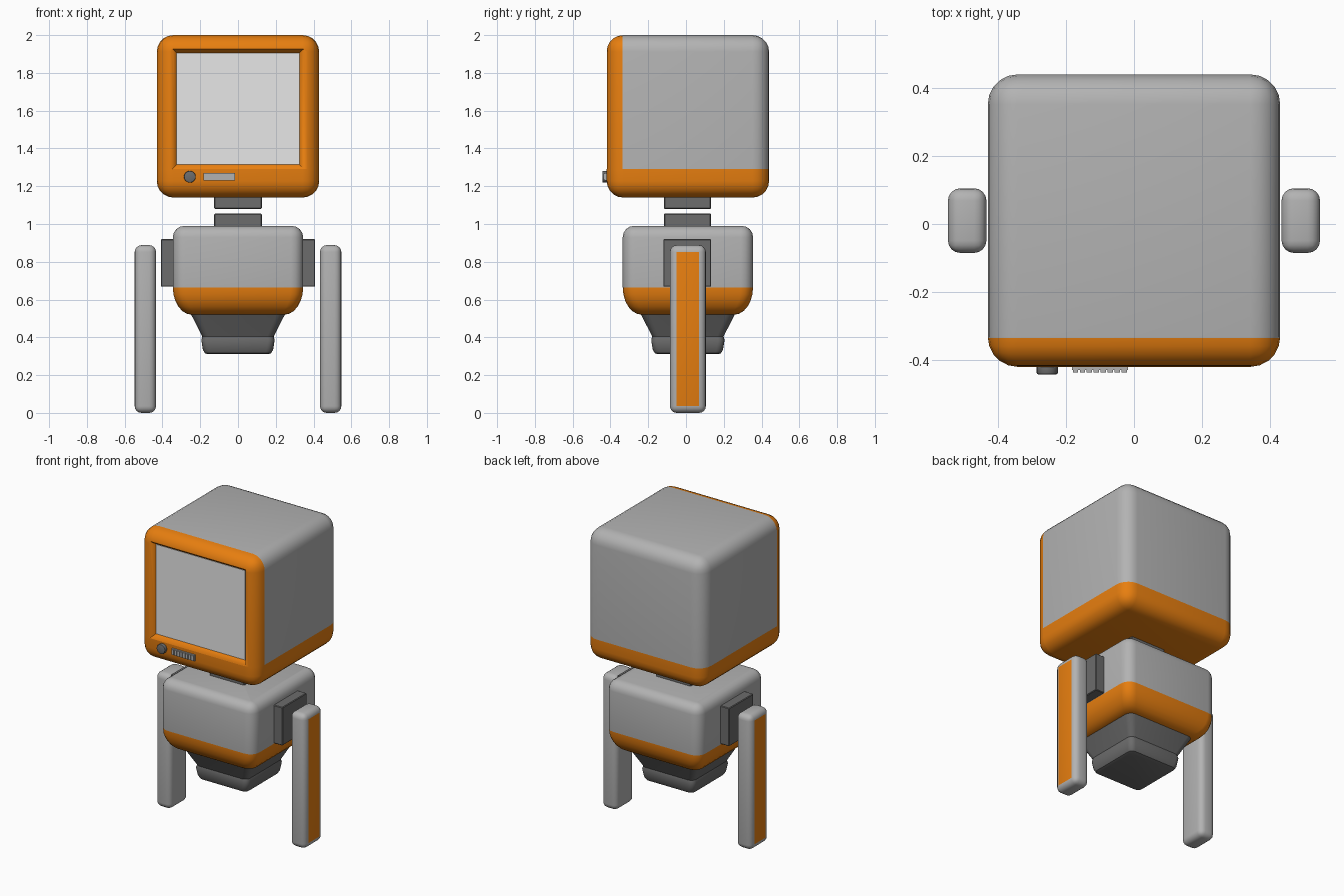
import bpy, bmesh, math
from mathutils import Vector

if "Cube" in bpy.data.objects:
    bpy.data.objects.remove(bpy.data.objects["Cube"])


def material(name, rgb):
    m = bpy.data.materials.new(name)
    m.use_nodes = True
    m.diffuse_color = (*rgb, 1)
    m.node_tree.nodes["Principled BSDF"].inputs["Base Color"].default_value = (*rgb, 1)
    return m


ORANGE = material("orange plastic", (0.8, 0.21, 0.005))
GREY = material("grey shell", (0.45, 0.45, 0.45))
DARK = material("dark grey joint", (0.15, 0.15, 0.15))
PALE = material("pale screen", (0.8, 0.8, 0.8))


def finish(name, bm, mats, rule=None):
    """Turn a bmesh into an object; rule(face) picks its material index."""
    bmesh.ops.recalc_face_normals(bm, faces=bm.faces)
    bm.normal_update()
    if rule:
        for f in bm.faces:
            f.material_index = rule(f)
    me = bpy.data.meshes.new(name)
    bm.to_mesh(me)
    bm.free()
    ob = bpy.data.objects.new(name, me)
    bpy.context.collection.objects.link(ob)
    for m in mats:
        me.materials.append(m)
    bpy.ops.object.select_all(action="DESELECT")
    ob.select_set(True)
    bpy.context.view_layer.objects.active = ob
    bpy.ops.object.shade_smooth_by_angle(angle=math.radians(32))
    return ob


def box(lo, hi, bevel=0.0, segments=4):
    """Box between two corners, with rounded edges."""
    bm = bmesh.new()
    bmesh.ops.create_cube(bm, size=1)
    lo, hi = Vector(lo), Vector(hi)
    for v in bm.verts:
        v.co = Vector(((lo + hi)[i] / 2 + v.co[i] * (hi - lo)[i] for i in range(3)))
    if bevel:
        bmesh.ops.bevel(bm, geom=bm.edges[:], offset=bevel, segments=segments,
                        profile=0.5, affect="EDGES")
    return bm


def loft(rows, cy, steps=4):
    """Stack rounded squares given as (z, half width, corner radius)."""
    bm = bmesh.new()
    rings = []
    for z, half, r in rows:
        ring = []
        for corner in range(4):
            mid = math.radians(45 + 90 * corner)
            cx0 = math.copysign(half - r, math.cos(mid))
            cy0 = math.copysign(half - r, math.sin(mid))
            for k in range(steps + 1):
                a = math.radians(90 * corner + 90 * k / steps)
                ring.append(bm.verts.new((cx0 + r * math.cos(a), cy + cy0 + r * math.sin(a), z)))
        rings.append(ring)
    n = len(rings[0])
    for a, b in zip(rings, rings[1:]):
        for i in range(n):
            bm.faces.new((a[i], a[(i + 1) % n], b[(i + 1) % n], b[i]))
    bm.faces.new(rings[0])
    bm.faces.new(rings[-1])
    return bm


# Head: rounded cube, orange at the front and along the bottom
FRONT_SEAM, LOW_SEAM = -0.335, 1.29
bm = box((-0.43, -0.42, 1.14), (0.43, 0.44, 2.0), 0.088, 5)
for co, no in (((0, FRONT_SEAM, 0), (0, 1, 0)), ((0, 0, LOW_SEAM), (0, 0, 1))):
    bmesh.ops.bisect_plane(bm, geom=bm.verts[:] + bm.edges[:] + bm.faces[:],
                           plane_co=co, plane_no=no)


def head_colour(f):
    c = f.calc_center_median()
    return 0 if c.y < FRONT_SEAM or c.z < LOW_SEAM else 1


head = finish("head", bm, [ORANGE, GREY], head_colour)

# Screen recess with sloping walls
SCREEN_Y = -0.388
bm = box((-0.35, -0.5, 1.295), (0.35, SCREEN_Y, 1.92))
for v in bm.verts:
    t = 0.325 if v.co.y > -0.45 else 0.41
    v.co.x = math.copysign(t, v.co.x)
    v.co.z = 1.61 + math.copysign(t - 0.03, v.co.z - 1.61)
cutter = finish("screen_cutter", bm, [ORANGE])
cutter.hide_render = True
bpy.context.view_layer.objects.active = head
cut = head.modifiers.new("recess", "BOOLEAN")
cut.operation, cut.solver, cut.object = "DIFFERENCE", "EXACT", cutter
bpy.ops.object.modifier_apply(modifier=cut.name)
bpy.data.objects.remove(cutter)

finish("screen", box((-0.325, SCREEN_Y - 0.003, 1.315), (0.325, SCREEN_Y + 0.002, 1.905)), [PALE])

# Knob and speaker grille
bm = bmesh.new()
bmesh.ops.create_cone(bm, cap_ends=True, segments=24, radius1=0.031, radius2=0.031, depth=0.03)
rims = [e for e in bm.edges if abs(e.verts[0].co.z - e.verts[1].co.z) < 0.001]
bmesh.ops.bevel(bm, geom=rims, offset=0.004, segments=2, profile=0.5, affect="EDGES")
for v in bm.verts:
    v.co = Vector((v.co.x - 0.255, v.co.z - 0.427, v.co.y + 1.25))
finish("knob", bm, [DARK])

finish("grille_plate", box((-0.183, -0.43, 1.23), (-0.017, -0.415, 1.27)), [GREY])
for i in range(8):
    x = -0.18 + 0.0205 * i
    finish(f"grille_rib_{i + 1}", box((x, -0.436, 1.233), (x + 0.016, -0.425, 1.267)), [GREY])

# Neck blocks with a gap between them
for name, z0, z1 in (("upper_neck", 1.08, 1.16), ("lower_neck", 0.97, 1.055)):
    finish(name, box((-0.127, -0.117, z0), (0.127, 0.133, z1), 0.005, 1), [DARK])

# Torso: rounded top, wide curved orange underside
BELT = 0.665
HALF, TOP, CY = 0.345, 0.99, 0.01
rows = []
for k in range(7):
    a = math.radians(15 * k)
    s = math.sin(a)
    rows.append((0.52 + (BELT - 0.52) * (1 - math.cos(a)), 0.245 + (HALF - 0.245) * s, 0.045 + 0.02 * s))
for k in range(5):
    a = math.radians(22.5 * k)
    inset = 0.06 * (1 - math.cos(a))
    rows.append((TOP - 0.06 + 0.06 * math.sin(a), HALF - inset, 0.065 - inset))
finish("torso", loft(rows, CY), [GREY, ORANGE],
       lambda f: 1 if f.calc_center_median().z < BELT else 0)

# Waist: tapers down to a rounded foot block
finish("waist", loft([(0.311, 0.16, 0.02), (0.316, 0.175, 0.03), (0.335, 0.186, 0.035),
                      (0.385, 0.194, 0.035), (0.405, 0.189, 0.035), (0.53, 0.253, 0.045)], CY), [DARK])

# Shoulders and arms, orange on the outer flat of each arm
for side, s in (("left", 1), ("right", -1)):
    x0, x1 = sorted((0.3 * s, 0.408 * s))
    finish(side + "_shoulder", box((x0, -0.12, 0.668), (x1, 0.133, 0.92), 0.004, 1), [DARK])
    x0, x1 = sorted((0.434 * s, 0.547 * s))
    finish(side + "_arm", box((x0, -0.085, 0), (x1, 0.105, 0.888), 0.036), [GREY, ORANGE],
           lambda f, s=s: 1 if f.normal.x * s > 0.999 else 0)
